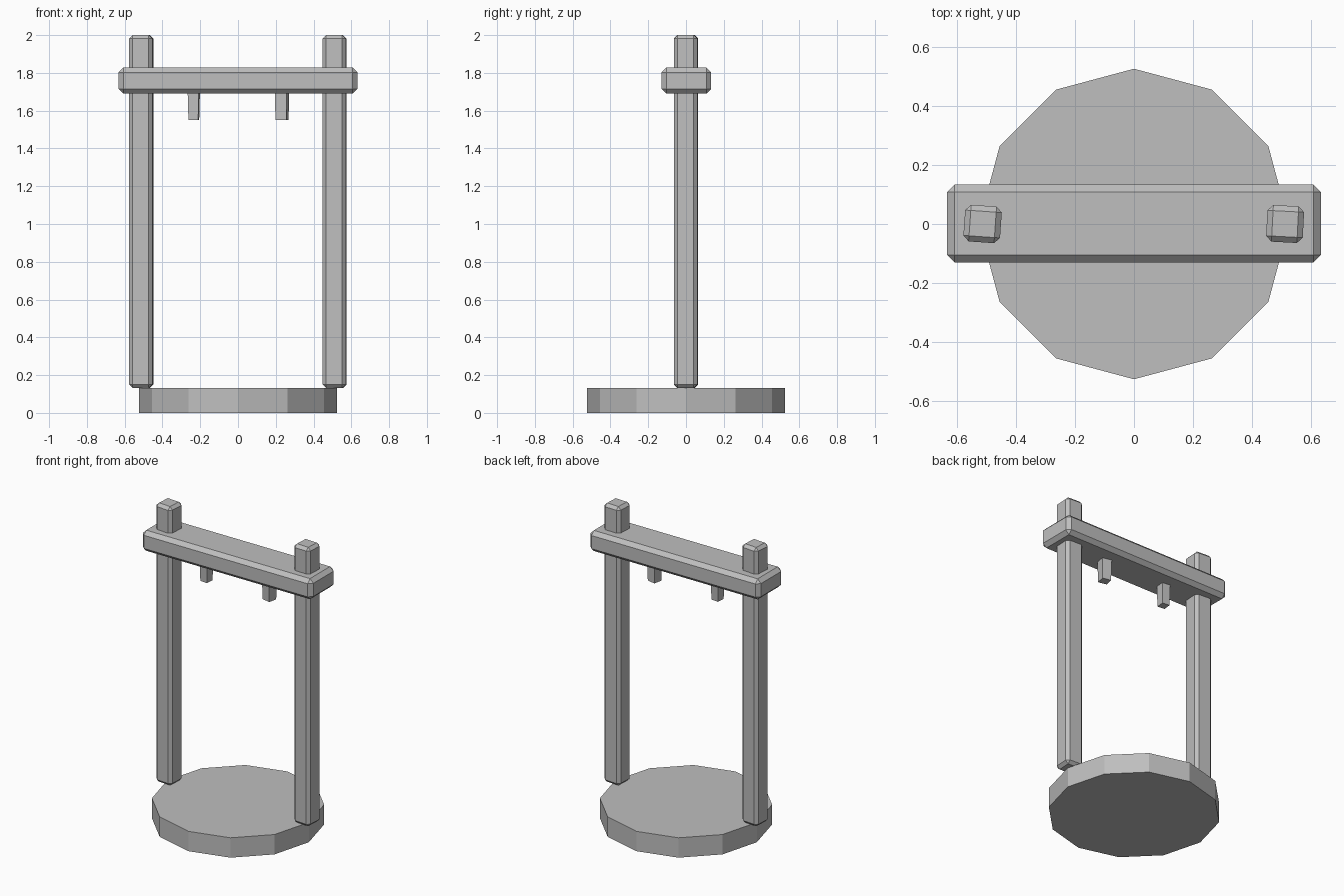
import bpy, bmesh, math
from mathutils import Matrix

if "Cube" in bpy.data.objects:
    bpy.data.objects.remove(bpy.data.objects["Cube"])

wood = bpy.data.materials.new("plain grey")
wood.diffuse_color = (0.52, 0.52, 0.52, 1)
wood.use_nodes = True
wood.node_tree.nodes["Principled BSDF"].inputs["Base Color"].default_value = wood.diffuse_color


def finish(name, bm, loc, turn=0):
    me = bpy.data.meshes.new(name)
    bmesh.ops.recalc_face_normals(bm, faces=bm.faces)
    bm.to_mesh(me)
    bm.free()
    me.materials.append(wood)
    ob = bpy.data.objects.new(name, me)
    ob.location = loc
    ob.rotation_euler.z = math.radians(turn)
    bpy.context.collection.objects.link(ob)
    return ob


def block(name, size, loc, bevel=0, turn=0, taper=1):
    """Box with chamfered edges; taper scales the bottom end."""
    bm = bmesh.new()
    bmesh.ops.create_cube(bm, size=1, matrix=Matrix.Diagonal((*size, 1)))
    for v in bm.verts:
        if v.co.z < 0:
            v.co.x *= taper
            v.co.y *= taper
    if bevel:
        bmesh.ops.bevel(bm, geom=bm.edges[:], offset=bevel, segments=1,
                        profile=0.5, affect='EDGES')
    return finish(name, bm, loc, turn)


# twelve-sided base slab
bm = bmesh.new()
bmesh.ops.create_cone(bm, cap_ends=True, segments=12, radius1=0.525,
                      radius2=0.525, depth=0.133)
finish("base", bm, (0, 0, 0.0665))

# upright posts, turned very slightly, running through the crossbeam
for side, x, turn in (("left", -0.512, -4), ("right", 0.511, -3)):
    block(side + "_post", (0.124, 0.124, 1.868), (x, 0, 1.066), 0.019, turn)

# crossbeam
block("crossbeam", (1.264, 0.263, 0.138), (0, 0.002, 1.759), 0.025)

# hanging pegs under the beam
block("left_peg", (0.06, 0.062, 0.17), (-0.234, 0, 1.635), 0, -6, 0.86)
block("right_peg", (0.066, 0.066, 0.17), (0.233, 0, 1.635), 0, -12, 0.88)
